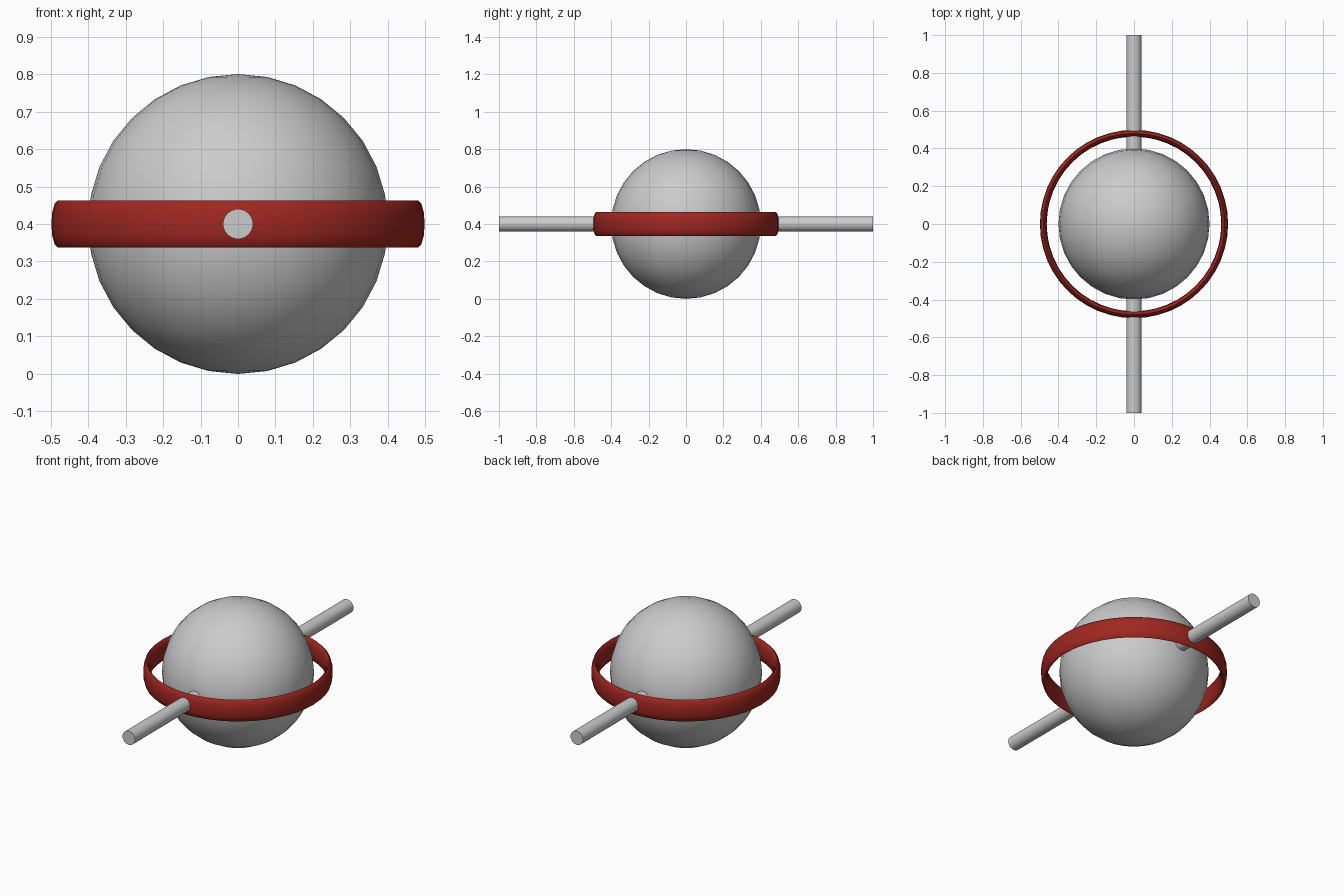
import bpy, math

if "Cube" in bpy.data.objects:
    bpy.data.objects.remove(bpy.data.objects["Cube"])

CZ = 0.4  # shared centre height


def finish(name, angle=30):
    ob = bpy.context.object
    ob.name = name
    bpy.ops.object.transform_apply(location=False, rotation=True, scale=True)
    bpy.ops.object.shade_smooth_by_angle(angle=math.radians(angle))
    return ob


# Central ball
bpy.ops.mesh.primitive_uv_sphere_add(segments=32, ring_count=16, radius=0.4,
                                     location=(0, 0, CZ))
finish("ball")

# Axle running front to back through the ball
bpy.ops.mesh.primitive_cylinder_add(vertices=32, radius=0.04, depth=2,
                                    location=(0, 0, CZ),
                                    rotation=(math.pi / 2, 0, 0))
finish("axle")

# Red band: thin torus stretched upwards
MINOR = 0.018
bpy.ops.mesh.primitive_torus_add(major_segments=48, minor_segments=12,
                                 major_radius=0.48, minor_radius=MINOR,
                                 location=(0, 0, CZ))
bpy.context.object.scale.z = 0.063 / MINOR
band = finish("band", 80)
red = bpy.data.materials.new("red")
red.diffuse_color = (0.35, 0.02, 0.015, 1)
red.use_nodes = True
red.node_tree.nodes["Principled BSDF"].inputs["Base Color"].default_value = red.diffuse_color
band.data.materials.append(red)
